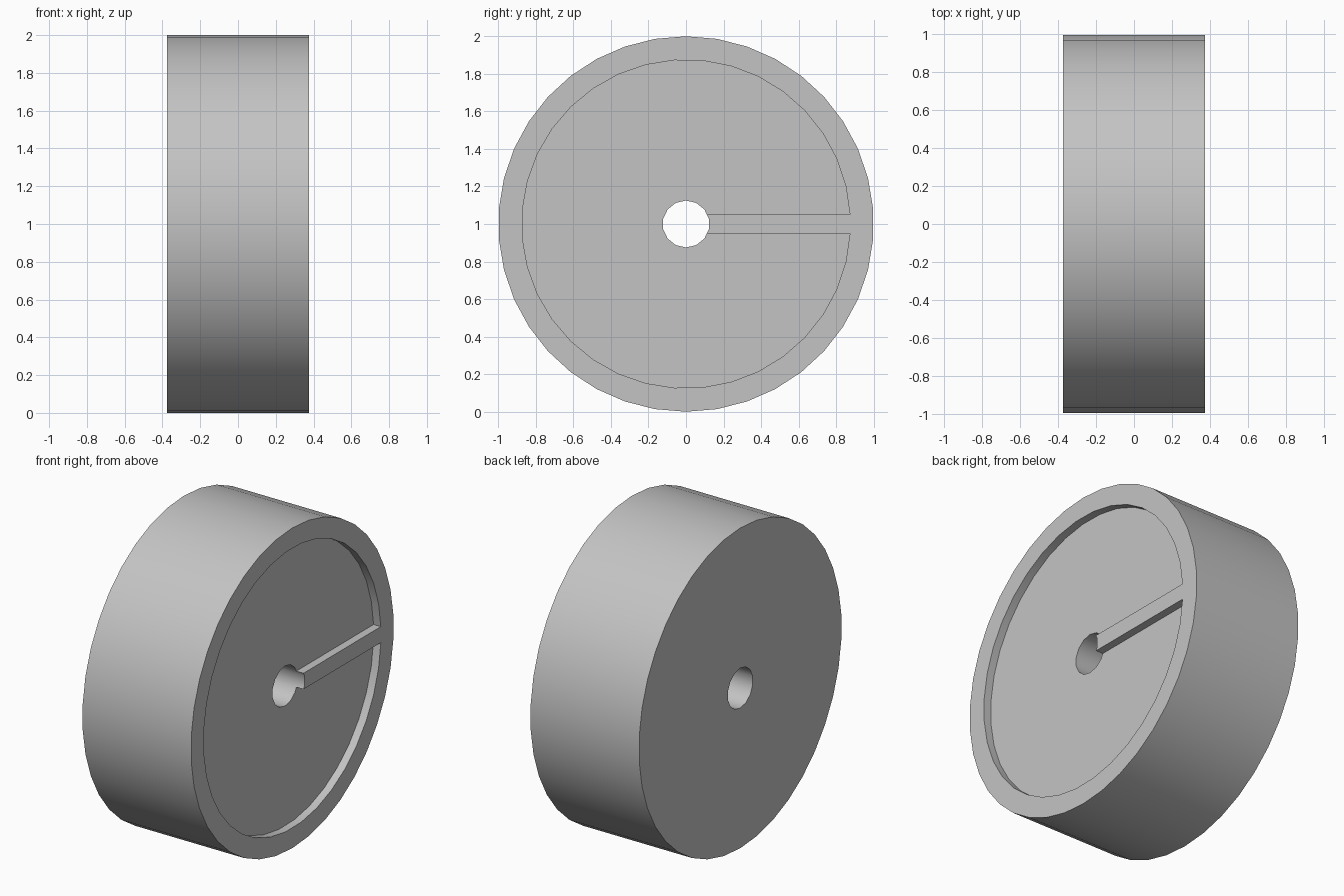
import bpy
from math import sin, cos, pi, asin

cube = bpy.data.objects.get("Cube")
if cube:
    bpy.data.objects.remove(cube, do_unlink=True)

HALF_WIDTH, DEPTH = 0.375, 0.05
RIB, CENTRE = 0.05, 1.0

grey = bpy.data.materials.new("plain grey")
grey.use_nodes = True
grey.diffuse_color = (0.55, 0.55, 0.55, 1)
grey.node_tree.nodes["Principled BSDF"].inputs["Base Color"].default_value = (0.55, 0.55, 0.55, 1)


def ring(radius, count):
    """Profile in the y-z plane, first point at the top."""
    return [(radius * cos(pi / 2 + 2 * pi * i / count),
             radius * sin(pi / 2 + 2 * pi * i / count)) for i in range(count)]


def prism(name, profile, x0, x1):
    """Extrude a y-z profile along x."""
    n = len(profile)
    verts = [(x, y, z + CENTRE) for x in (x0, x1) for y, z in profile]
    faces = [tuple(reversed(range(n))), tuple(range(n, 2 * n))]
    faces += [(i, (i + 1) % n, n + (i + 1) % n, n + i) for i in range(n)]
    mesh = bpy.data.meshes.new(name)
    mesh.from_pydata(verts, [], faces)
    mesh.materials.append(grey)
    obj = bpy.data.objects.new(name, mesh)
    bpy.context.collection.objects.link(obj)
    return obj


# Solid wheel body
wheel = prism("wheel_body", ring(1.0, 38), -HALF_WIDTH, HALF_WIDTH)

# Axle hole cutter
hole = prism("axle_hole_cutter", ring(0.125, 14), -1, 1)

# Recess cutter: a disc with a slot left out, which leaves the rib standing
radius, steps = 0.875, 35
start = asin(RIB / radius)
sweep = 2 * pi - 2 * start
arc = [(radius * cos(start + sweep * i / steps),
        radius * sin(start + sweep * i / steps)) for i in range(steps + 1)]
recess = prism("recess_cutter", arc + [(0.08, -RIB), (0.08, RIB)],
               HALF_WIDTH - DEPTH, 1)

# Cut and apply
bpy.ops.object.select_all(action="DESELECT")
bpy.context.view_layer.objects.active = wheel
wheel.select_set(True)
for cutter in (recess, hole):
    cutter.hide_render = True
    mod = wheel.modifiers.new(cutter.name, "BOOLEAN")
    mod.operation, mod.solver, mod.object = "DIFFERENCE", "EXACT", cutter
    bpy.ops.object.modifier_apply(modifier=mod.name)
    bpy.data.objects.remove(cutter, do_unlink=True)

# Smooth round walls, sharp rims
bpy.ops.object.shade_smooth_by_angle(angle=pi / 6)
